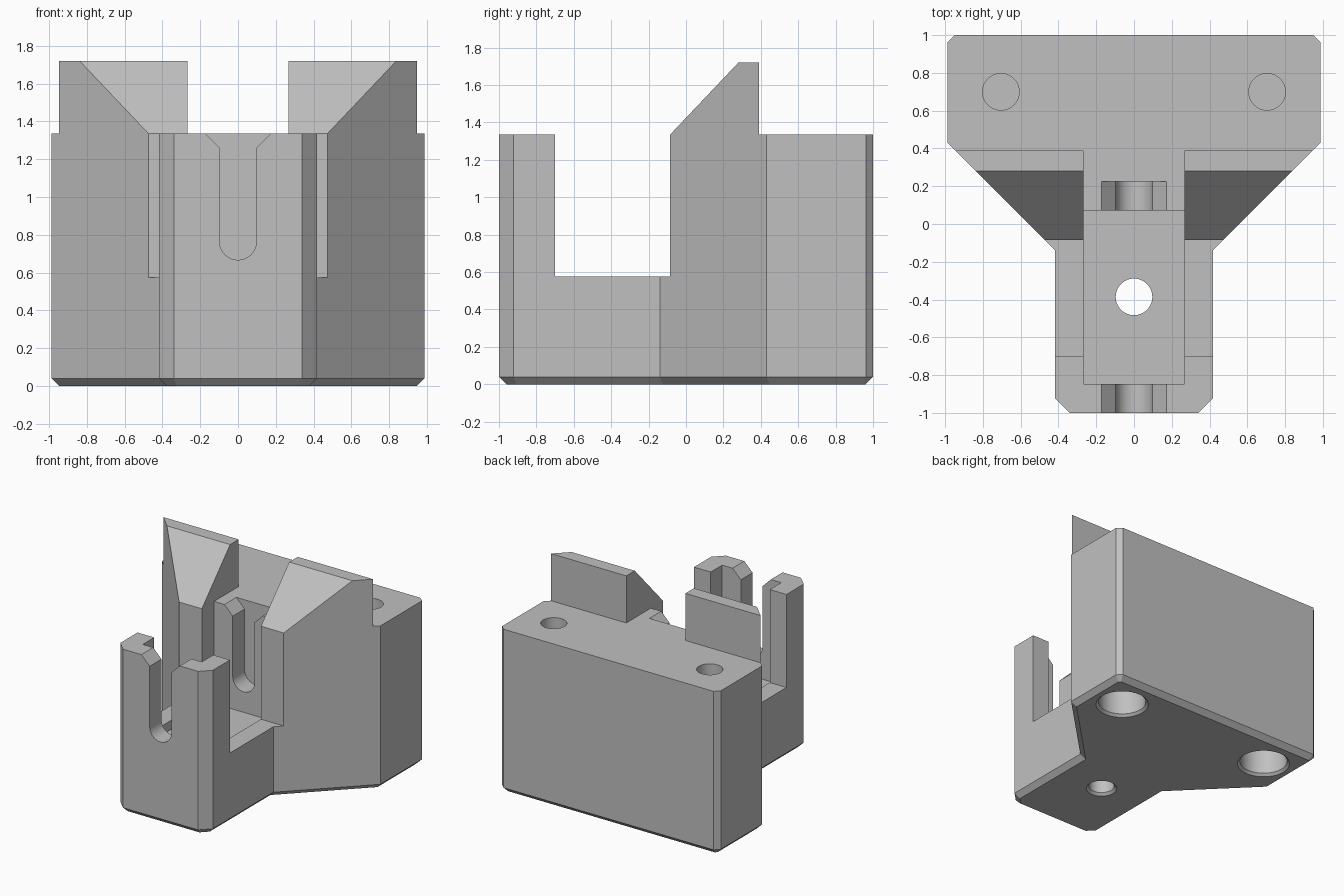
import bpy
import bmesh
import math
from mathutils import Vector

old = bpy.data.objects.get("Cube")
if old:
    bpy.data.objects.remove(old)

# Single grey plastic
grey = bpy.data.materials.new("grey_plastic")
grey.use_nodes = True
colour = (0.53, 0.53, 0.53, 1)
grey.diffuse_color = colour
grey.node_tree.nodes["Principled BSDF"].inputs["Base Color"].default_value = colour

BODY_TOP, FULL_TOP = 1.335, 1.72


def to_object(name, bm):
    bmesh.ops.recalc_face_normals(bm, faces=bm.faces)
    mesh = bpy.data.meshes.new(name)
    bm.to_mesh(mesh)
    bm.free()
    mesh.materials.append(grey)
    obj = bpy.data.objects.new(name, mesh)
    bpy.context.collection.objects.link(obj)
    return obj


def prism(points, axis, start, end):
    """Extrude a closed 2D profile along the named axis."""
    place = {"x": lambda a, b: (start, a, b),
             "y": lambda a, b: (a, start, b),
             "z": lambda a, b: (a, b, start)}[axis]
    bm = bmesh.new()
    face = bm.faces.new([bm.verts.new(place(a, b)) for a, b in points])
    out = bmesh.ops.extrude_face_region(bm, geom=[face])
    shift = Vector([end - start if axis == k else 0 for k in "xyz"])
    verts = [g for g in out["geom"] if isinstance(g, bmesh.types.BMVert)]
    bmesh.ops.translate(bm, verts=verts, vec=shift)
    return bm


def box(x0, x1, y0, y1, z0, z1):
    return prism([(x0, y0), (x1, y0), (x1, y1), (x0, y1)], "z", z0, z1)


def drill(x, y, z0, z1, r0, r1):
    """Round cutter from z0 (radius r0) to z1 (radius r1)."""
    bm = bmesh.new()
    bmesh.ops.create_cone(bm, cap_ends=True, segments=48, radius1=r0,
                          radius2=r1, depth=z1 - z0)
    bmesh.ops.translate(bm, verts=bm.verts, vec=(x, y, (z0 + z1) / 2))
    return bm


# Body: T-shaped plan with chamfered corners and a chamfered lower rim
half = [(0.34, -1), (0.418, -0.922), (0.418, -0.14),
        (0.988, 0.43), (0.988, 0.962), (0.95, 1)]
plan = half + [(-x, y) for x, y in reversed(half)]
bm = prism(plan, "z", 0, FULL_TOP)
rim = [e for e in bm.edges if all(v.co.z < 0.001 for v in e.verts)]
bmesh.ops.bevel(bm, geom=rim, offset=0.04, segments=1, affect="EDGES")
body = to_object("mount_body", bm)

# Front side cut with the sloped wedge faces above it
side_cut = [(-1.2, BODY_TOP), (-0.7, BODY_TOP), (-0.7, 0.575), (-0.085, 0.575),
            (-0.085, BODY_TOP), (0.28, FULL_TOP), (0.356, 1.8), (-1.2, 1.8)]

# Keyhole slot: round bottom, straight sides, flared mouth
R, slot_z = 0.098, 0.765
arc = [(R * math.cos(a), slot_z + R * math.sin(a))
       for a in [math.pi + math.pi * i / 24 for i in range(25)]]
slot = arc + [(R, 1.26), (0.248, 1.41), (-0.248, 1.41), (-R, 1.26)]

cutters = [
    prism(side_cut, "x", -1.2, 1.2),
    box(-1.2, 1.2, 0.39, 1.2, BODY_TOP, 1.9),         # rear deck
    box(-0.267, 0.267, -1.2, 0.6, BODY_TOP, 1.9),     # gap between wedges
    box(-0.267, 0.267, -0.848, 0.072, 0.5, 1.5),      # centre pocket
    prism(slot, "y", -1.2, 0.225),
    drill(0, -0.386, -0.1, 0.7, 0.097, 0.097),        # pocket drain hole
    drill(0, -0.386, -0.02, 0.02, 0.137, 0.097),
]
# Screw holes with counterbores from below
for x in (-0.705, 0.705):
    cutters += [drill(x, 0.7, -0.1, 0.8, 0.18, 0.18),
                drill(x, 0.7, -0.02, 0.02, 0.22, 0.18),
                drill(x, 0.7, 0.815, 1.45, 0.097, 0.097)]

bpy.ops.object.select_all(action="DESELECT")
bpy.context.view_layer.objects.active = body
body.select_set(True)
for bm in cutters:
    cutter = to_object("cutter", bm)
    cutter.hide_render = True
    mod = body.modifiers.new("cut", "BOOLEAN")
    mod.operation = "DIFFERENCE"
    mod.solver = "EXACT"
    mod.object = cutter
    bpy.ops.object.modifier_apply(modifier=mod.name)
    bpy.data.objects.remove(cutter)

bpy.ops.object.shade_smooth_by_angle(angle=math.radians(25))
